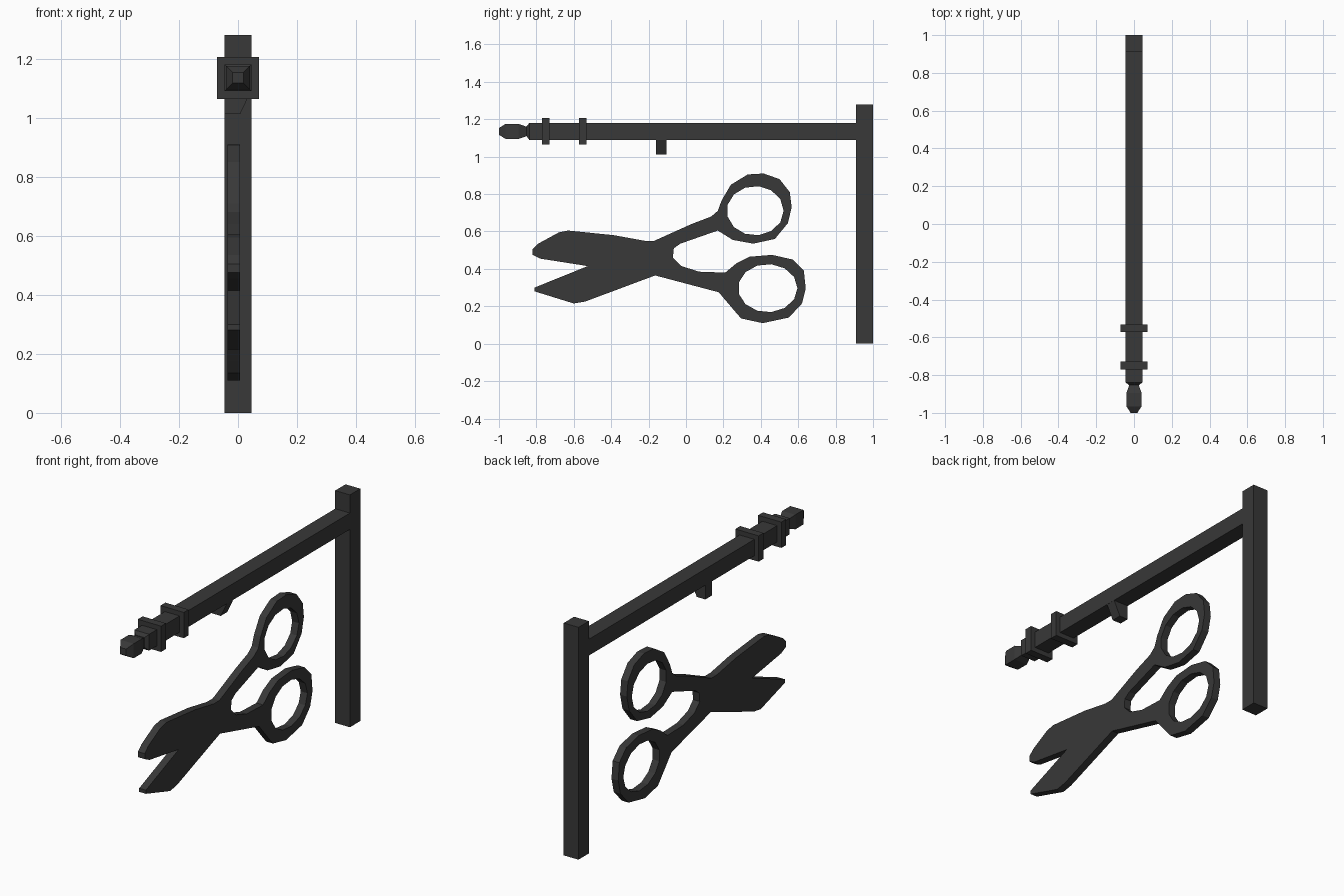
import bpy, bmesh, math

if "Cube" in bpy.data.objects:
    bpy.data.objects.remove(bpy.data.objects["Cube"])

iron = bpy.data.materials.new("dark_iron")
iron.diffuse_color = (0.04, 0.04, 0.04, 1)
iron.use_nodes = True
iron.node_tree.nodes["Principled BSDF"].inputs["Base Color"].default_value = iron.diffuse_color


def finish(name, bm):
    bmesh.ops.recalc_face_normals(bm, faces=bm.faces)
    me = bpy.data.meshes.new(name)
    bm.to_mesh(me)
    bm.free()
    me.materials.append(iron)
    ob = bpy.data.objects.new(name, me)
    bpy.context.collection.objects.link(ob)
    return ob


def loft(name, rings):
    """Join rings of four points and cap both ends."""
    bm = bmesh.new()
    rows = [[bm.verts.new(p) for p in ring] for ring in rings]
    for a, b in zip(rows, rows[1:]):
        for i in range(4):
            j = (i + 1) % 4
            bm.faces.new((a[i], a[j], b[j], b[i]))
    bm.faces.new(rows[0])
    bm.faces.new(rows[-1])
    return finish(name, bm)


def square_rod(name, sections, zc=1.135):
    """Square sections (y, half width) along y."""
    return loft(name, [[(-h, y, zc - h), (h, y, zc - h), (h, y, zc + h), (-h, y, zc + h)]
                       for y, h in sections])


# Wall post
loft("wall_post", [[(-.045, .91, z), (.045, .91, z), (.045, 1, z), (-.045, 1, z)]
                   for z in (0, 1.28)])

# Arm, finial and collars
square_rod("arm", [(.91, .045), (-.838, .045), (-.852, .027)])
square_rod("finial", [(-.845, .025), (-.852, .025), (-.895, .04), (-.965, .04), (-1, .018)])
for i, y in enumerate((-.75, -.552)):
    square_rod(f"collar_{i + 1}", [(y - .021, .071), (y + .021, .071)])

# Hanger lug under the arm, slanted on one side
loft("hanger_lug", [[(-.045, y, 1.012), (.007, y, 1.012), (.045, y, 1.092), (-.045, y, 1.092)]
                    for y in (-.16, -.104)])

# Scissors sign: flat outline with two finger holes
outline = [
    (-.82, .505), (-.82, .475), (-.78, .455), (-.525, .415), (-.81, .30), (-.81, .28),
    (-.60, .215), (-.54, .225), (-.165, .365), (.175, .275), (.26, .175), (.295, .135),
    (.41, .11), (.55, .14), (.62, .215), (.64, .295), (.63, .39), (.57, .45),
    (.46, .475), (.34, .465), (.27, .43), (.21, .38), (.07, .385), (-.025, .415),
    (-.07, .46), (-.065, .51), (-.03, .535), (.17, .605), (.25, .555), (.36, .535),
    (.475, .56), (.545, .645), (.565, .73), (.555, .81), (.50, .88), (.415, .91),
    (.33, .905), (.24, .85), (.19, .765), (.17, .71), (.135, .68), (.03, .64),
    (-.17, .55), (-.22, .55), (-.385, .58), (-.63, .605), (-.68, .595), (-.79, .535)]


def oval(cy, cz, ry, rz, n=13):
    return [(cy + ry * math.cos(math.tau * i / n), cz + rz * math.sin(math.tau * i / n))
            for i in range(n)]


curve = bpy.data.curves.new("scissors_sign", 'CURVE')
curve.dimensions = '2D'
curve.fill_mode = 'BOTH'
curve.extrude = .0205
for pts in (outline, oval(.37, .711, .152, .132), oval(.437, .297, .159, .129)):
    sp = curve.splines.new('POLY')
    sp.points.add(len(pts) - 1)
    for p, (y, z) in zip(sp.points, pts):
        p.co = (y, z, 0, 1)
    sp.use_cyclic_u = True
curve.materials.append(iron)
sign = bpy.data.objects.new("scissors_sign", curve)
sign.rotation_euler = (math.pi / 2, 0, math.pi / 2)
sign.location.x = -.0145
bpy.context.collection.objects.link(sign)
bpy.context.view_layer.objects.active = sign
sign.select_set(True)
bpy.ops.object.convert(target='MESH')
bpy.ops.object.shade_flat()
